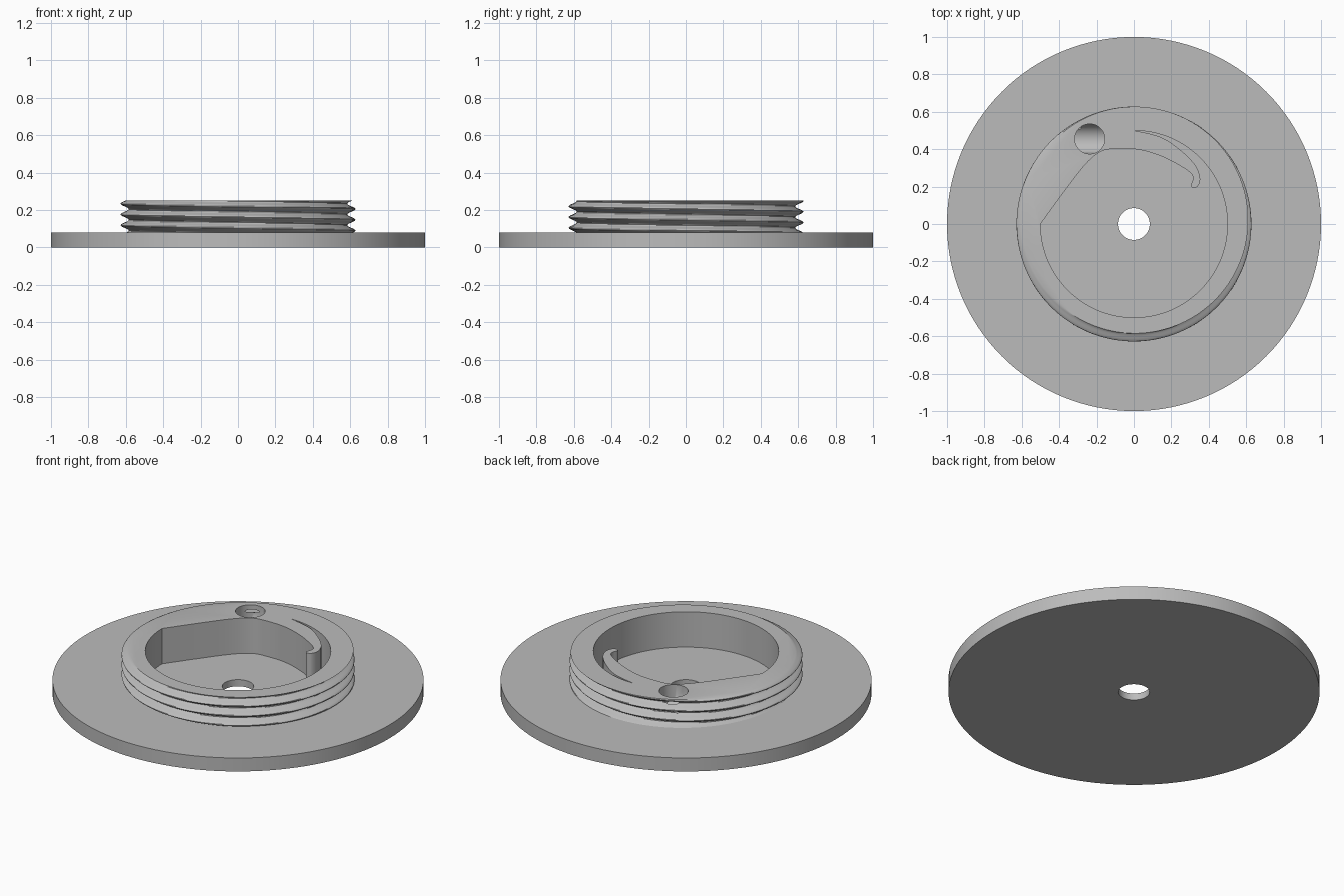
import bpy, bmesh, math
from mathutils import Vector

cube = bpy.data.objects.get("Cube")
if cube:
    bpy.data.objects.remove(cube, do_unlink=True)

TOP, FLANGE_TOP, FLOOR = 0.25, 0.08, 0.04

grey = bpy.data.materials.new("plain grey")
grey.use_nodes = True
grey.diffuse_color = (0.5, 0.5, 0.5, 1)
grey.node_tree.nodes["Principled BSDF"].inputs["Base Color"].default_value = (0.5, 0.5, 0.5, 1)


def loft(name, rings, fans=True):
    """Solid made of stacked rings of points; fans=False closes the bottom with chords along x."""
    bm = bmesh.new()
    loops = [[bm.verts.new(p) for p in ring] for ring in rings]
    n = len(loops[0])
    for low, high in zip(loops, loops[1:]):
        for i in range(n):
            j = (i + 1) % n
            bm.faces.new((low[i], low[j], high[j], high[i]))
    bm.faces.new(loops[-1])
    if fans:
        bm.faces.new(loops[0][::-1])
    else:
        # ring starts at angle -90, so i and n - i share the same y
        low = loops[0]
        for i in range(n // 2):
            quad = [low[i], low[(n - i) % n], low[n - i - 1], low[i + 1]]
            bm.faces.new(list(dict.fromkeys(quad)))
    bmesh.ops.recalc_face_normals(bm, faces=bm.faces)
    mesh = bpy.data.meshes.new(name)
    bm.to_mesh(mesh)
    bm.free()
    obj = bpy.data.objects.new(name, mesh)
    bpy.context.collection.objects.link(obj)
    mesh.materials.append(grey)
    return obj


def circle(r, z, n=128, cx=0, cy=0, start=0):
    angles = [start + math.tau * i / n for i in range(n)]
    return [(cx + r * math.cos(a), cy + r * math.sin(a), z) for a in angles]


def spline(points, steps=6):
    """Smooth curve through the points."""
    p = [Vector(q) for q in [points[0], *points, points[-1]]]
    out = []
    for a, b, c, d in zip(p, p[1:], p[2:], p[3:]):
        for s in range(steps):
            t = s / steps
            out.append((2 * b + (c - a) * t + (2 * a - 5 * b + 4 * c - d) * t ** 2
                        + (3 * b - a - 3 * c + d) * t ** 3) / 2)
    return out


def cut(obj, cutter):
    mod = obj.modifiers.new("cut", "BOOLEAN")
    mod.operation, mod.solver, mod.object = "DIFFERENCE", "EXACT", cutter
    bpy.context.view_layer.objects.active = obj
    bpy.ops.object.modifier_apply(modifier=mod.name)


# Wide flange and the collar with a left-handed thread
flange = loft("base_flange", [circle(1, 0), circle(1, FLANGE_TOP)])


def thread_ring(z, n=144, pitch=0.0575):
    ring = []
    for i in range(n):
        turn = i / n
        phase = (z - 0.205) / pitch + turn
        r = 0.606 + 0.022 * math.cos(math.tau * phase)
        ring.append((r * math.cos(math.tau * turn), r * math.sin(math.tau * turn), z))
    return ring


LAYERS = 36
collar = loft("threaded_collar",
              [thread_ring(FLANGE_TOP + (TOP - FLANGE_TOP) * k / LAYERS) for k in range(LAYERS + 1)])

# Pocket outline: round wall, then around the curved spring arm, then the straight side
arm = [(0, 0.5), (0.14, 0.466), (0.247, 0.397), (0.327, 0.316), (0.354, 0.247),
       (0.343, 0.204), (0.316, 0.193), (0.306, 0.209), (0.316, 0.247), (0.29, 0.284),
       (0.166, 0.354), (0.03, 0.397), (-0.1, 0.402), (-0.18, 0.386), (-0.263, 0.316), (-0.38, 0.165)]
wall = [(0.5 * math.cos(a), 0.5 * math.sin(a))
        for a in (math.pi + 1.5 * math.pi * i / 96 for i in range(96))]
outline = wall + [tuple(p) for p in spline(arm + [(-0.5, 0)])]
pocket = loft("pocket_cutter", [[(x, y, z) for x, y in outline] for z in (FLOOR, TOP + 0.1)])

# Centre bore and the small recess with a trough-shaped bottom
bore = loft("bore_cutter", [circle(0.085, z, 64) for z in (-0.1, 0.2)])
R, CY = 0.08, 0.455
rim = circle(R, TOP + 0.05, 48, -0.237, CY, -math.pi / 2)
trough = [(x, y, 0.215 - math.sqrt(max(0, R * R - (y - CY) ** 2))) for x, y, z in rim]
recess = loft("recess_cutter", [trough, rim], fans=False)

for obj, cutters in ((flange, (pocket, bore)), (collar, (pocket, recess))):
    for cutter in cutters:
        cut(obj, cutter)
for cutter in (pocket, bore, recess):
    bpy.data.objects.remove(cutter, do_unlink=True)

# Smooth the round walls, keep the edges sharp
bpy.ops.object.select_all(action="DESELECT")
for obj in (flange, collar):
    obj.select_set(True)
bpy.context.view_layer.objects.active = collar
bpy.ops.object.shade_smooth_by_angle(angle=math.radians(35))
